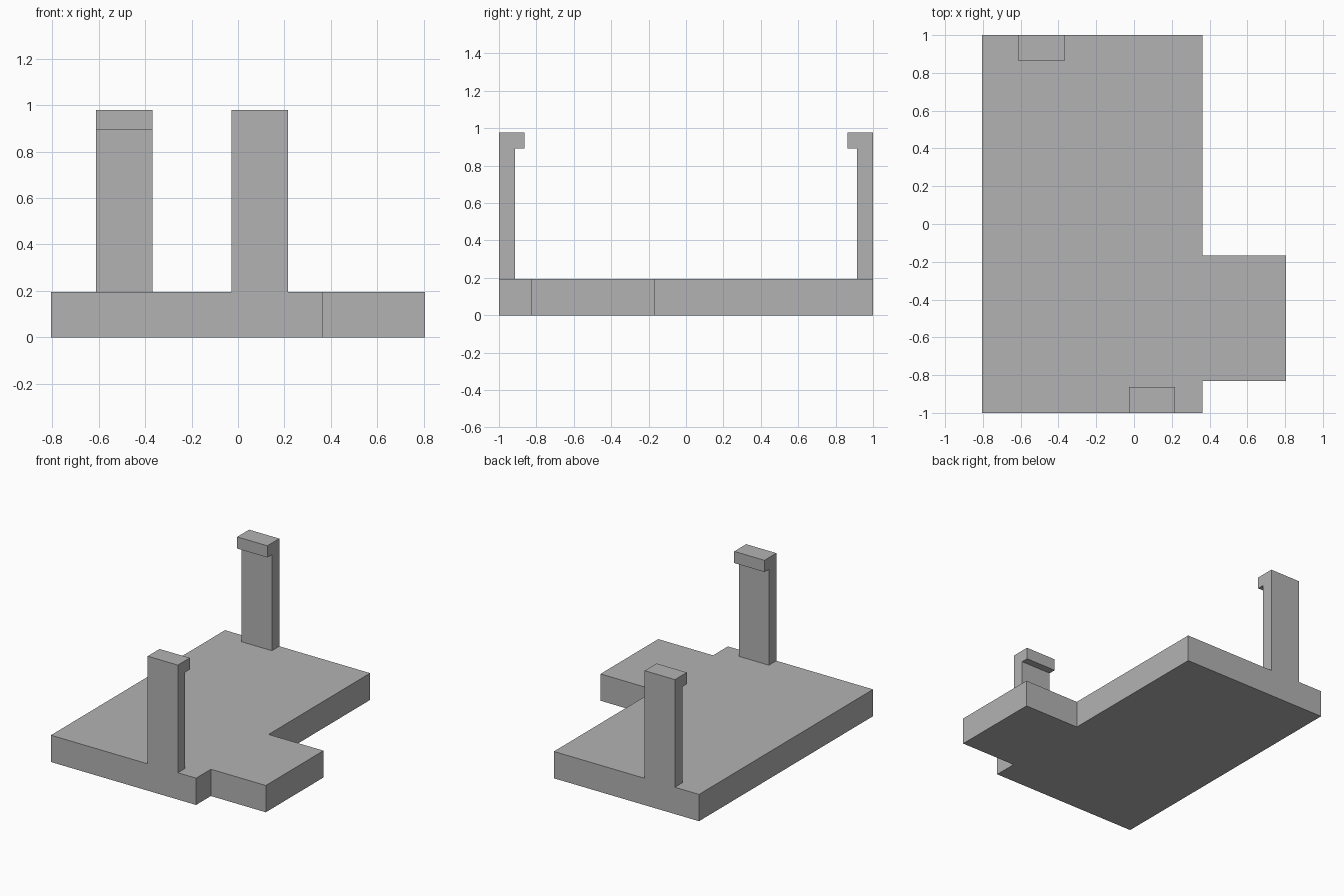
import bpy
import bmesh
from mathutils import Vector

cube = bpy.data.objects.get("Cube")
if cube:
    bpy.data.objects.remove(cube, do_unlink=True)

# Single grey material
GREY = (0.45, 0.45, 0.45, 1.0)
grey = bpy.data.materials.new("plain grey")
grey.use_nodes = True
grey.diffuse_color = GREY
grey.node_tree.nodes["Principled BSDF"].inputs["Base Color"].default_value = GREY


def extrude_profile(name, points, direction):
    """Extrude a closed flat outline along a direction into a solid."""
    bm = bmesh.new()
    face = bm.faces.new([bm.verts.new(p) for p in points])
    result = bmesh.ops.extrude_face_region(bm, geom=[face], use_keep_orig=True)
    moved = [g for g in result["geom"] if isinstance(g, bmesh.types.BMVert)]
    bmesh.ops.translate(bm, verts=moved, vec=Vector(direction))
    bmesh.ops.recalc_face_normals(bm, faces=bm.faces[:])
    mesh = bpy.data.meshes.new(name)
    bm.to_mesh(mesh)
    bm.free()
    mesh.materials.append(grey)
    obj = bpy.data.objects.new(name, mesh)
    bpy.context.collection.objects.link(obj)
    return obj


BASE_TOP = 0.195
CLIP_TOP = 0.978
LIP_BOTTOM = 0.893
CLIP_WIDTH = 0.243

# Base plate with a side tab
outline = [(-0.805, -1), (0.363, -1), (0.363, -0.83), (0.805, -0.83),
           (0.805, -0.167), (0.363, -0.167), (0.363, 1), (-0.805, 1)]
extrude_profile("base_plate", [(x, y, 0) for x, y in outline], (0, 0, BASE_TOP))

# Upright clips with lips turned inward
clip = [(1, BASE_TOP), (1, CLIP_TOP), (0.863, CLIP_TOP),
        (0.863, LIP_BOTTOM), (0.915, LIP_BOTTOM), (0.915, BASE_TOP)]
for name, left, side in (("front_clip", -0.027, -1), ("back_clip", -0.611, 1)):
    extrude_profile(name, [(left, side * y, z) for y, z in clip], (CLIP_WIDTH, 0, 0))
